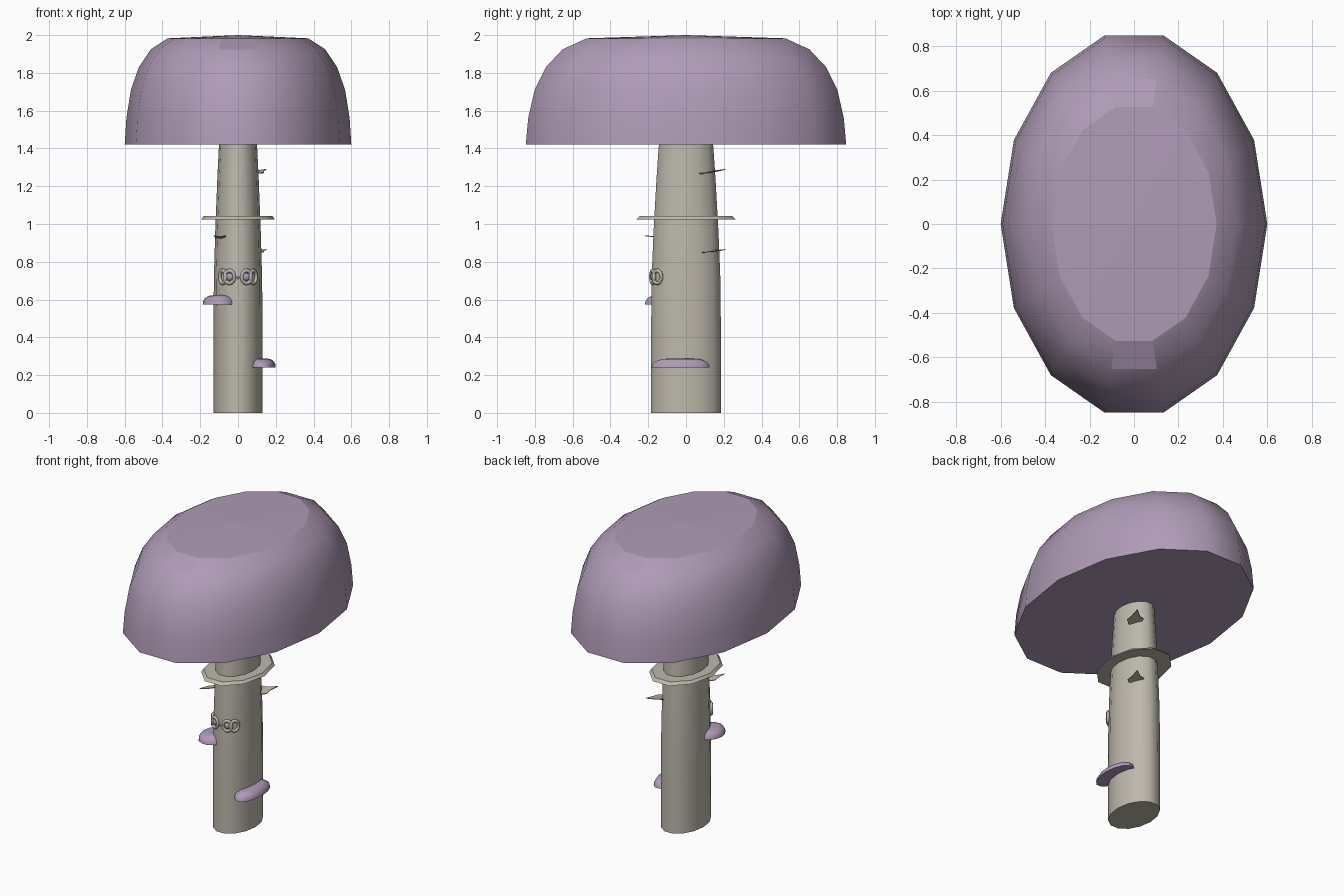
import bpy, bmesh, math
from mathutils import Vector

if "Cube" in bpy.data.objects:
    bpy.data.objects.remove(bpy.data.objects["Cube"])


def material(name, rgb):
    m = bpy.data.materials.new(name)
    m.diffuse_color = (*rgb, 1)
    m.use_nodes = True
    m.node_tree.nodes["Principled BSDF"].inputs["Base Color"].default_value = m.diffuse_color
    return m


PURPLE = material("dusty purple", (0.43, 0.33, 0.47))
STEM = material("pale grey beige", (0.51, 0.48, 0.41))


def finish(bm, name, mat, flat_z=0.9):
    bmesh.ops.recalc_face_normals(bm, faces=bm.faces)
    for f in bm.faces:
        f.smooth = abs(f.normal.z) < flat_z
    me = bpy.data.meshes.new(name)
    bm.to_mesh(me)
    bm.free()
    me.materials.append(mat)
    ob = bpy.data.objects.new(name, me)
    bpy.context.collection.objects.link(ob)
    return ob


def lathe(name, profile, sides, rx, ry, mat, centre=(0, 0), closed=False, flat_z=0.9):
    """Elliptical rings from (radius factor, z) pairs; ends capped or joined."""
    bm = bmesh.new()
    rings = []
    for r, z in profile:
        if r == 0:
            rings.append([bm.verts.new((*centre, z))] * sides)
        else:
            rings.append([bm.verts.new((centre[0] + rx * r * math.cos(math.tau * i / sides),
                                        centre[1] + ry * r * math.sin(math.tau * i / sides), z))
                          for i in range(sides)])
    pairs = list(zip(rings, rings[1:] + ([rings[0]] if closed else [])))
    for a, b in pairs:
        for i in range(sides):
            j = (i + 1) % sides
            corners = list(dict.fromkeys([a[i], a[j], b[j], b[i]]))
            bm.faces.new(corners)
    if not closed:
        for ring in (rings[0], rings[-1]):
            if ring[0] != ring[1]:
                bm.faces.new(ring)
    return finish(bm, name, mat, flat_z)


# Cap
lathe("cap", [(1, 1.42), (0.985, 1.56), (0.945, 1.71), (0.875, 1.83),
              (0.77, 1.925), (0.62, 1.983), (0, 2.0)], 14, 0.60, 0.87, PURPLE)

# Stalk
lathe("stalk", [(1, 0), (1, 0.35), (0.985, 0.70), (0.93, 0.95),
                (0.84, 1.25), (0.76, 1.46)], 14, 0.13, 0.19, STEM)

# Skirt ring around the stalk
lathe("skirt_ring", [(0.6, 1.024), (1, 1.024), (0.93, 1.042), (0.6, 1.042)],
      10, 0.195, 0.278, STEM, closed=True)

# Shelf fungi growing from the stalk
dome = [(1, 0), (0.97, 0.35), (0.87, 0.68), (0.66, 0.92), (0.38, 1), (0, 1.02)]
for name, c, z, h, rx, ry in (("front_shelf", (-0.097, -0.112), 0.575, 0.048, 0.09, 0.108),
                              ("side_shelf", (0.125, -0.028), 0.24, 0.048, 0.075, 0.158)):
    lathe(name, [(r, z + t * h) for r, t in dome], 14, rx, ry, PURPLE, c, flat_z=0.97)


# Round rimmed eyes and outer rings following the stalk surface
def oriented(name, point, normal, mat, make):
    make()
    ob = bpy.context.object
    ob.name = name
    ob.location = point
    ob.rotation_euler = Vector(normal).to_track_quat('Z', 'Y').to_euler()
    ob.data.materials.append(mat)
    bpy.ops.object.shade_smooth()
    return ob


for side, s in (("left", -1), ("right", 1)):
    for part, x, y, n, major in (("eye_rim", 0.045, -0.177, (0.35, -1, 0), 0.032),
                                 ("outer_ring", 0.08, -0.152, (1, -0.75, 0), 0.032)):
        oriented(f"{side}_{part}", (s * x, y, 0.72), (s * n[0], n[1], 0), STEM,
                 lambda: bpy.ops.mesh.primitive_torus_add(
                     major_radius=major, minor_radius=0.010,
                     major_segments=16, minor_segments=8)).scale = (0.85, 1.05, 1)
    eye = oriented(f"{side}_pupil", (s * 0.045, -0.176, 0.72), (s * 0.35, -1, 0), PURPLE,
                   lambda: bpy.ops.mesh.primitive_uv_sphere_add(
                       segments=12, ring_count=8, radius=0.02))
    eye.scale = (1, 1, 0.6)

# Little knob between the eyes
oriented("middle_knob", (0, -0.187, 0.715), (0, -1, 0), STEM,
         lambda: bpy.ops.mesh.primitive_uv_sphere_add(segments=8, ring_count=6, radius=0.007))


# Thin pointed leaves sticking out of the stalk
def leaf(name, base, tip, z, rise, width):
    bm = bmesh.new()
    a, b = Vector((*base, z)), Vector((*tip, z + rise))
    side = (b - a).cross(Vector((0, 0, 1))).normalized() * width
    outline = [(0, 0.5, 0), (0.4, 1, -0.004), (0.62, 0.5, 0), (1, 0, 0),
               (0.62, -0.5, 0), (0.4, -1, 0.008), (0, -0.5, 0)]
    layers = [[bm.verts.new(a.lerp(b, t) + side * w + Vector((0, 0, dz + off)))
               for t, w, dz in outline] for off in (-0.002, 0.002)]
    for layer in layers:
        bm.faces.new(layer)
    n = len(outline)
    for i in range(n):
        j = (i + 1) % n
        bm.faces.new([layers[0][i], layers[0][j], layers[1][j], layers[1][i]])
    return finish(bm, name, STEM, 0)


leaf("upper_leaf", (0.06, 0.07), (0.15, 0.21), 1.265, 0.025, 0.05)
leaf("lower_leaf", (0.06, 0.08), (0.15, 0.21), 0.848, 0.017, 0.05)
leaf("front_leaf", (-0.07, -0.10), (-0.13, -0.22), 0.925, 0.013, 0.03)
